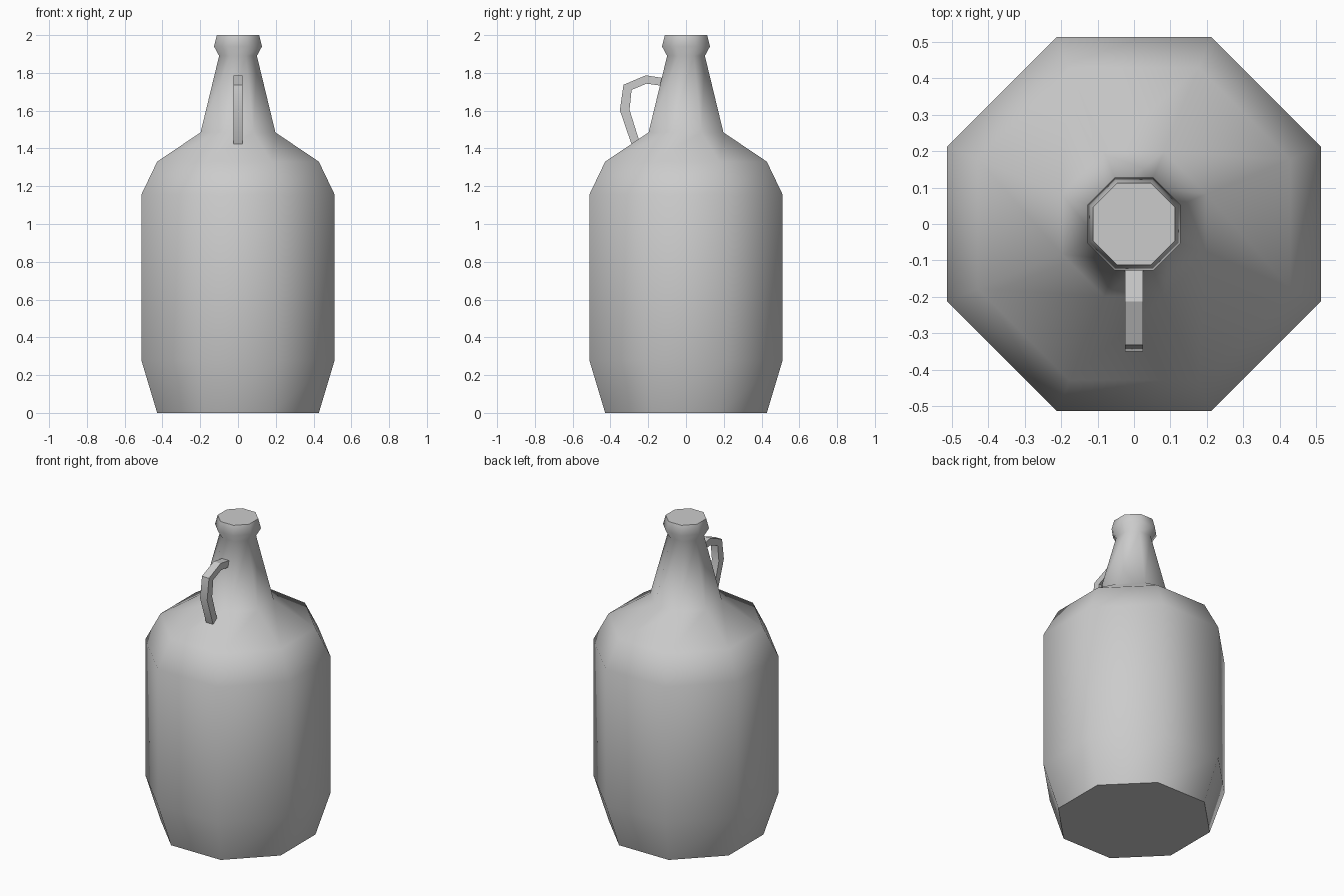
import bpy, bmesh
from math import cos, sin, pi, radians

if "Cube" in bpy.data.objects:
    bpy.data.objects.remove(bpy.data.objects["Cube"])


def finish(name, bm, angle):
    bmesh.ops.recalc_face_normals(bm, faces=bm.faces)
    mesh = bpy.data.meshes.new(name)
    bm.to_mesh(mesh)
    bm.free()
    obj = bpy.data.objects.new(name, mesh)
    bpy.context.collection.objects.link(obj)
    bpy.ops.object.select_all(action='DESELECT')
    obj.select_set(True)
    bpy.context.view_layer.objects.active = obj
    bpy.ops.object.shade_smooth_by_angle(angle=radians(angle))
    return obj


def skin(bm, rings):
    # Join successive closed rings with quads and cap both ends
    n = len(rings[0])
    for a, b in zip(rings, rings[1:]):
        for i in range(n):
            j = (i + 1) % n
            bm.faces.new((a[i], a[j], b[j], b[i]))
    bm.faces.new(rings[0][::-1])
    bm.faces.new(rings[-1])


# Jug body: eight-sided lathe, (distance to flat side, height)
profile = [(0.428, 0), (0.512, 0.28), (0.512, 1.155), (0.428, 1.33),
           (0.198, 1.485), (0.1, 1.89), (0.127, 1.94), (0.112, 2.0)]
SIDES = 8
bm = bmesh.new()
rings = []
for apothem, z in profile:
    r = apothem / cos(pi / SIDES)
    rings.append([bm.verts.new((r * cos((i + 0.5) * 2 * pi / SIDES),
                                r * sin((i + 0.5) * 2 * pi / SIDES), z))
                  for i in range(SIDES)])
skin(bm, rings)
finish("jug_body", bm, 62)

# Handle: flat strap on the front, outer and inner (y, z) path points
outer = [(-0.286, 1.415), (-0.35, 1.602), (-0.331, 1.737), (-0.213, 1.787), (-0.115, 1.772)]
inner = [(-0.246, 1.435), (-0.299, 1.605), (-0.288, 1.71), (-0.209, 1.743), (-0.115, 1.73)]
W = 0.025
bm = bmesh.new()
rings = [[bm.verts.new(p) for p in ((-W, *o), (W, *o), (W, *i), (-W, *i))]
         for o, i in zip(outer, inner)]
skin(bm, rings)
finish("handle", bm, 30)
